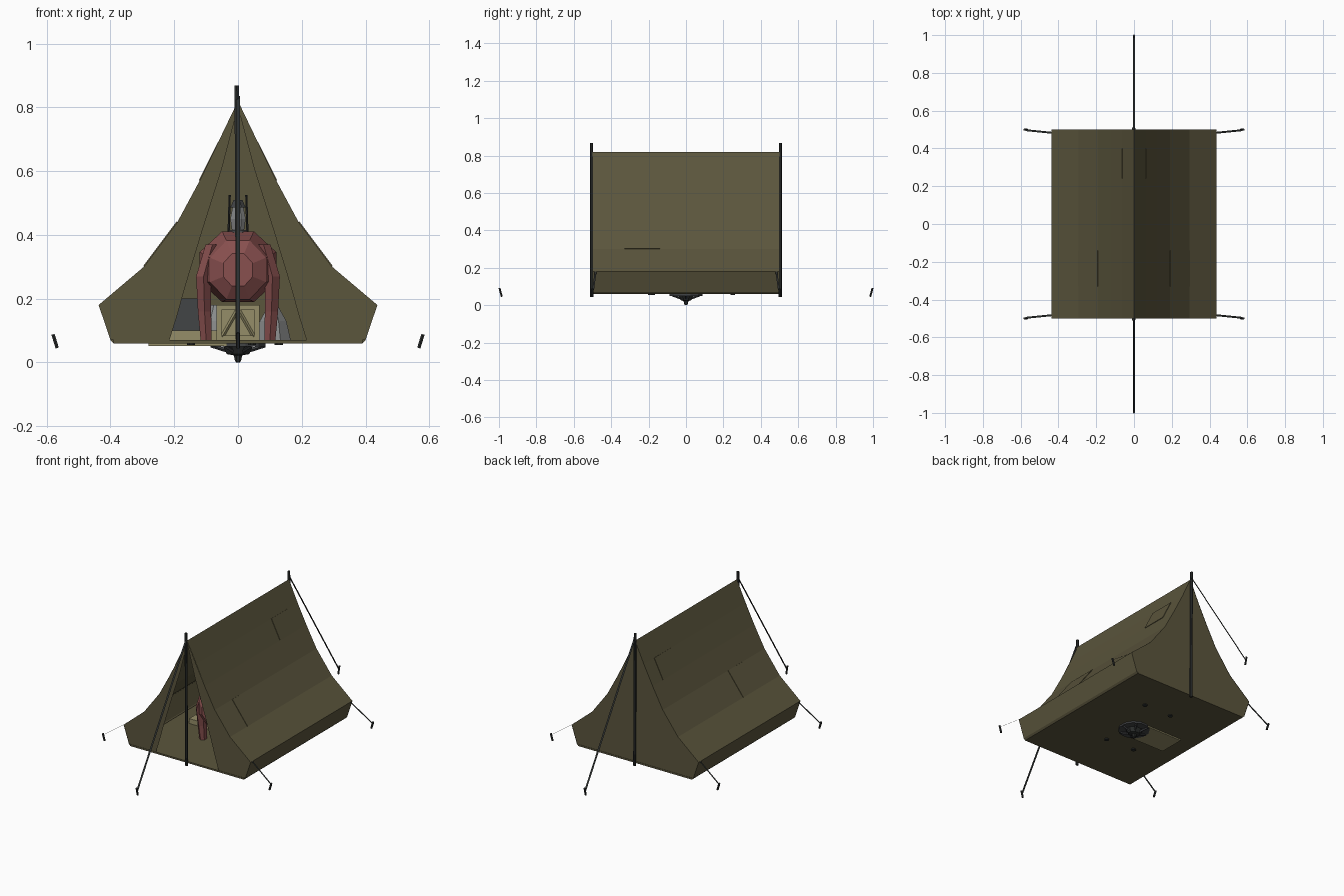
import bpy, bmesh, math
from mathutils import Vector

if "Cube" in bpy.data.objects:
    bpy.data.objects.remove(bpy.data.objects["Cube"], do_unlink=True)


def material(name, r, g, b):
    m = bpy.data.materials.new(name)
    m.use_nodes = True
    m.diffuse_color = (r, g, b, 1)
    m.node_tree.nodes["Principled BSDF"].inputs["Base Color"].default_value = (r, g, b, 1)
    return m


canvas = material("olive canvas", 0.105, 0.092, 0.046)
iron = material("dark iron", 0.025, 0.028, 0.027)
red = material("dull red", 0.25, 0.08, 0.078)
wood = material("pale wood", 0.3, 0.27, 0.14)
grey = material("grey cloth", 0.25, 0.26, 0.26)
slate = material("slate grey", 0.055, 0.058, 0.062)


def build(name, mat, verts, faces, normals=True):
    bm = bmesh.new()
    vs = [bm.verts.new(v) for v in verts]
    for f in faces:
        bm.faces.new([vs[i] for i in f])
    if normals:
        bmesh.ops.recalc_face_normals(bm, faces=bm.faces)
    me = bpy.data.meshes.new(name)
    bm.to_mesh(me)
    bm.free()
    me.materials.append(mat)
    ob = bpy.data.objects.new(name, me)
    bpy.context.collection.objects.link(ob)
    return ob


def box(name, mat, lo, hi):
    verts = [(x, y, z) for z in (lo[2], hi[2]) for x, y in
             ((lo[0], lo[1]), (hi[0], lo[1]), (hi[0], hi[1]), (lo[0], hi[1]))]
    sides = [(i, (i + 1) % 4, (i + 1) % 4 + 4, i + 4) for i in range(4)]
    return build(name, mat, verts, sides + [(3, 2, 1, 0), (4, 5, 6, 7)])


def loft(name, mat, rings, sides=8, axis="z"):
    """Rings are (centre, first radius, second radius), in planes across the axis."""
    verts = []
    for c, ra, rb in rings:
        for i in range(sides):
            a = math.tau * (i + 0.5) / sides
            u, v = ra * math.cos(a), rb * math.sin(a)
            verts.append(Vector(c) + Vector((u, v, 0) if axis == "z" else (u, 0, v)))
    faces = [(r * sides + i, r * sides + (i + 1) % sides,
              (r + 1) * sides + (i + 1) % sides, (r + 1) * sides + i)
             for r in range(len(rings) - 1) for i in range(sides)]
    faces += [tuple(range(sides)), tuple(range(len(verts) - sides, len(verts)))]
    return build(name, mat, verts, faces)


def bar(name, mat, a, b, r, sides=6):
    """Straight rod between two points."""
    a, b = Vector(a), Vector(b)
    q = (b - a).to_track_quat("Z", "Y")
    verts = [p + q @ Vector((r * math.cos(math.tau * i / sides), r * math.sin(math.tau * i / sides), 0))
             for p in (a, b) for i in range(sides)]
    faces = [(i, (i + 1) % sides, (i + 1) % sides + sides, i + sides) for i in range(sides)]
    return build(name, mat, verts, faces + [tuple(range(sides)), tuple(range(sides, 2 * sides))])


def ribbon(name, a, b, across):
    """Flat guy rope."""
    a, b, w = Vector(a), Vector(b), Vector(across)
    build(name, iron, [a - w, a + w, b + w, b - w], [(0, 1, 2, 3)])


# Canvas: sagging side walls, closed back, split front and ground sheet
side = [(0, 0.82), (0.06, 0.69), (0.12, 0.57), (0.19, 0.44), (0.295, 0.3),
        (0.437, 0.18), (0.4, 0.07), (0.39, 0.06)]
loop = side + [(-x, z) for x, z in reversed(side[1:])]
n = len(loop)
build("tent_walls", canvas, [(x, y, z) for y in (-0.5, 0.5) for x, z in loop],
      [(i, (i + 1) % n, (i + 1) % n + n, i + n) for i in range(n)])
build("back_panel", canvas, [(x, 0.498, z) for x, z in loop], [tuple(reversed(range(n)))], False)
box("ground_sheet", canvas, (-0.39, -0.5, 0.06), (0.39, 0.5, 0.07))
opening = [(0.215, 0.07), (0.165, 0.24), (0.11, 0.42), (0.05, 0.61)]
flap = side[:-1] + opening
for s, label in ((1, "left"), (-1, "right")):
    # Strips keep the concave flap clean
    outer = [side[0], side[2], side[3], side[4], side[5], side[6]]
    inner = [(0, 0.8), opening[3], opening[2], opening[1], (0.19, 0.15), opening[0]]
    outer_all = outer + inner
    k = len(outer)
    build(label + "_front_flap", canvas, [(s * x, -0.498, z) for x, z in outer_all],
          [(i, i + 1, i + 1 + k, i + k) for i in range(k - 1)])
    # Sewn patches on the slope
    for a, b, y0, y1 in ((side[3], side[4], -0.33, -0.14), (side[1], side[2], 0.24, 0.4)):
        d = Vector((b[1] - a[1], 0, a[0] - b[0])).normalized() * -0.003
        corners = [Vector((p[0], y, p[1])) for p, y in ((a, y0), (a, y1), (b, y1), (b, y0))]
        verts = [Vector((s * v.x, v.y, v.z)) for v in corners + [c + d for c in corners]]
        build(label + "_patch", canvas, verts,
              [(4, 5, 6, 7)] + [(i, (i + 1) % 4, (i + 1) % 4 + 4, i + 4) for i in range(4)])

# Poles, guy ropes and pegs at both ends
for e, label in ((-1, "front"), (1, "back")):
    bar(label + "_pole", iron, (0, e * 0.505, 0.045), (-0.004, e * 0.505, 0.868), 0.008)
    ribbon(label + "_guy_rope", (0, e * 0.505, 0.835), (0, e * 0.99, 0.075), (0.006, 0, 0))
    bar(label + "_peg", iron, (0, e * 0.985, 0.045), (0, e * 0.997, 0.092), 0.006)
    for s in (-1, 1):
        ribbon(label + "_side_rope", (s * 0.435, e * 0.483, 0.18),
               (s * 0.575, e * 0.497, 0.08), (0, 0.005, 0))
        bar(label + "_side_peg", iron, (s * 0.567, e * 0.5, 0.045), (s * 0.58, e * 0.5, 0.088), 0.006)

# Red faceted bulk standing on four legs
loft("red_body", red, [((0, -0.29, 0.29), 0.05, 0.055), ((0, -0.26, 0.29), 0.095, 0.1),
                       ((0, -0.17, 0.3), 0.13, 0.12), ((0, 0.1, 0.3), 0.13, 0.12),
                       ((0, 0.24, 0.28), 0.08, 0.09)], 8, "y")
for s in (-1, 1):
    for y in (-0.2, 0.2):
        loft("red_leg", red, [((s * 0.1, y, 0.07), 0.02, 0.025), ((s * 0.105, y, 0.16), 0.024, 0.035),
                              ((s * 0.108, y, 0.27), 0.027, 0.055), ((s * 0.08, y, 0.37), 0.025, 0.04)], 6)

# Lantern standing on top
loft("lantern_base", slate, [((0, -0.15, 0.36), 0.03, 0.03), ((0, -0.15, 0.4), 0.042, 0.042),
                             ((0, -0.15, 0.415), 0.028, 0.028)])
loft("lantern_glass", grey, [((0, -0.15, 0.41), 0.02, 0.02), ((0, -0.15, 0.45), 0.026, 0.026),
                             ((0, -0.15, 0.49), 0.018, 0.018)])
loft("lantern_cap", slate, [((0, -0.15, 0.485), 0.026, 0.026), ((0, -0.15, 0.51), 0.015, 0.015)])
for s in (-1, 1):
    bar("lantern_side", iron, (s * 0.03, -0.15, 0.39), (s * 0.026, -0.15, 0.525), 0.004)

# Framed crate
box("crate", wood, (-0.06, -0.15, 0.07), (0.06, 0.05, 0.175))
for s in (-1, 1):
    box("crate_post", wood, (s * 0.06 - 0.008, -0.158, 0.07), (s * 0.06 + 0.008, -0.14, 0.18))
    bar("crate_brace", wood, (s * 0.05, -0.153, 0.08), (0, -0.153, 0.168), 0.006, 4)
for z in (0.07, 0.165):
    box("crate_rail", wood, (-0.06, -0.158, z), (0.06, -0.14, z + 0.015))

# Low pallet, bedroll and sacks
box("pallet", wood, (-0.28, -0.08, 0.052), (0, 0.08, 0.1))
box("bedroll", slate, (-0.21, -0.07, 0.1), (-0.1, 0.07, 0.2))
for x in (-0.07, 0.11):
    loft("sack", grey, [((x, 0.06, 0.07), 0.06, 0.07), ((x, 0.06, 0.13), 0.045, 0.06),
                        ((x, 0.06, 0.18), 0.015, 0.02)])

# Metal hub and feet showing under the ground sheet
loft("hub_plate", slate, [((0, 0, 0.05), 0.09, 0.09), ((0, 0, 0.062), 0.09, 0.09)], 12)
loft("hub", iron, [((0, 0, 0.003), 0.01, 0.01), ((0, 0, 0.022), 0.014, 0.014),
                   ((0, 0, 0.026), 0.038, 0.03), ((0, 0, 0.05), 0.05, 0.045)])
bar("hub_tip", iron, (0, 0, 0), (0, 0, 0.02), 0.006)
for i in range(6):
    a = math.tau * i / 6
    u = Vector((math.cos(a), math.sin(a), 0))
    bar("hub_spoke", slate, u * 0.025 + Vector((0, 0, 0.034)), u * 0.085 + Vector((0, 0, 0.053)), 0.006, 4)
for x, y in ((0.128, 0.25), (-0.06, 0.25), (0.044, -0.19), (-0.147, -0.18)):
    loft("foot_pad", iron, [((x, y, 0.054), 0.014, 0.014), ((x, y, 0.065), 0.014, 0.014)])
